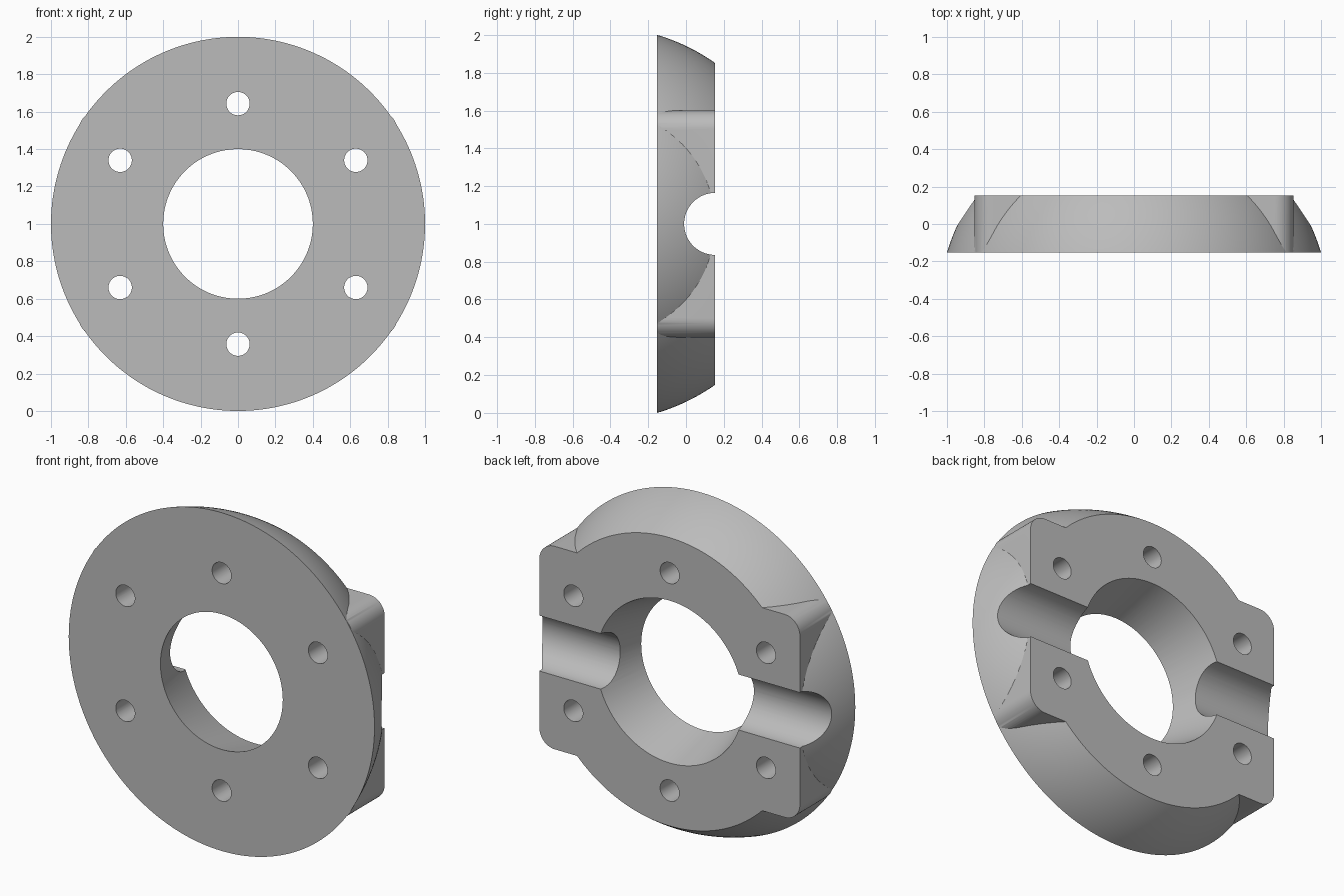
import bpy, bmesh, math
from mathutils import Matrix, Vector

cube = bpy.data.objects.get("Cube")
if cube:
    bpy.data.objects.remove(cube, do_unlink=True)

HALF = 0.153        # half thickness of the plate
R_FRONT, R_BACK = 1.0, 0.852
BORE_FRONT, BORE_BACK = 0.4, 0.48
ALONG_Y = Matrix.Rotation(-math.pi / 2, 4, 'X')
ALONG_X = Matrix.Rotation(math.pi / 2, 4, 'Y')
CENTRE = Vector((0, 0, 1))

grey = bpy.data.materials.new("plain_grey")
grey.use_nodes = True
colour = (0.5, 0.5, 0.5, 1)
grey.diffuse_color = colour
grey.node_tree.nodes["Principled BSDF"].inputs["Base Color"].default_value = colour


def finish(name, bm, matrix):
    bmesh.ops.transform(bm, matrix=matrix, verts=bm.verts)
    bmesh.ops.recalc_face_normals(bm, faces=bm.faces)
    mesh = bpy.data.meshes.new(name)
    bm.to_mesh(mesh)
    bm.free()
    mesh.materials.append(grey)
    obj = bpy.data.objects.new(name, mesh)
    bpy.context.collection.objects.link(obj)
    return obj


def lathe(name, profile, axis, at=CENTRE, steps=128):
    """Closed solid turned from (radius, height) points."""
    bm = bmesh.new()
    pts = [(0, profile[0][1])] + profile + [(0, profile[-1][1])]
    verts = [bm.verts.new((r, 0, h)) for r, h in pts]
    edges = [bm.edges.new(pair) for pair in zip(verts, verts[1:])]
    bmesh.ops.spin(bm, geom=verts + edges, cent=(0, 0, 0), axis=(0, 0, 1),
                   angle=2 * math.pi, steps=steps, use_merge=True)
    bmesh.ops.remove_doubles(bm, verts=bm.verts, dist=1e-5)
    return finish(name, bm, Matrix.Translation(at) @ axis)


def box(name, size, at, fillet=0):
    bm = bmesh.new()
    bmesh.ops.create_cube(bm, size=1, matrix=Matrix.Diagonal((*size, 1)))
    if fillet:
        edges = [e for e in bm.edges
                 if abs((e.verts[0].co - e.verts[1].co).y) > size[1] / 2]
        bmesh.ops.bevel(bm, geom=edges, offset=fillet, segments=12,
                        profile=0.5, affect='EDGES')
    return finish(name, bm, Matrix.Translation(at))


def combine(target, tool, operation):
    tool.hide_render = True
    mod = target.modifiers.new("combine", 'BOOLEAN')
    mod.operation, mod.solver, mod.object = operation, 'EXACT', tool
    bpy.context.view_layer.objects.active = target
    bpy.ops.object.modifier_apply(modifier=mod.name)
    bpy.data.objects.remove(tool, do_unlink=True)


# Domed disc: a slice of a sphere, left a little thick for trimming
c = (R_BACK ** 2 - R_FRONT ** 2) / (4 * HALF)
ball = math.hypot(R_FRONT, HALF + c)
heights = [-HALF + (2 * HALF + 0.05) * i / 24 for i in range(25)]
flange = lathe("domed_flange",
               [(math.sqrt(ball ** 2 - (h - c) ** 2), h) for h in heights],
               ALONG_Y, steps=192)

# Rounded rectangular pad standing out of the dome
front, back = -HALF + 0.002, HALF + 0.08
pad = box("rounded_pad", (2 * R_BACK, back - front, 1.2),
          (0, (front + back) / 2, 1), fillet=0.1)
combine(flange, pad, 'UNION')

# Flat back face
combine(flange, box("back_trim", (3, 1, 3), (0, HALF + 0.5, 1)), 'DIFFERENCE')

# Tapered centre bore
mid, slope = (BORE_FRONT + BORE_BACK) / 2, (BORE_BACK - BORE_FRONT) / (2 * HALF)
bore = lathe("bore_cutter", [(mid + slope * h, h) for h in (-0.3, 0.3)], ALONG_Y)
combine(flange, bore, 'DIFFERENCE')

# Bolt holes
for x, z in [(0, 0.643), (0.63, 0.34), (-0.63, 0.34)]:
    for side in (1, -1):
        hole = lathe("bolt_cutter", [(0.0625, -0.3), (0.0625, 0.3)], ALONG_Y,
                     at=Vector((x, 0, 1 + side * z)), steps=40)
        combine(flange, hole, 'DIFFERENCE')

# Half-round groove across the back
groove = lathe("groove_cutter", [(0.164, -1.3), (0.164, 1.3)], ALONG_X,
               at=Vector((0, HALF + 0.001, 1)), steps=80)
combine(flange, groove, 'DIFFERENCE')

bpy.ops.object.select_all(action='DESELECT')
flange.select_set(True)
bpy.context.view_layer.objects.active = flange
bpy.ops.object.shade_smooth_by_angle(angle=math.radians(25))
